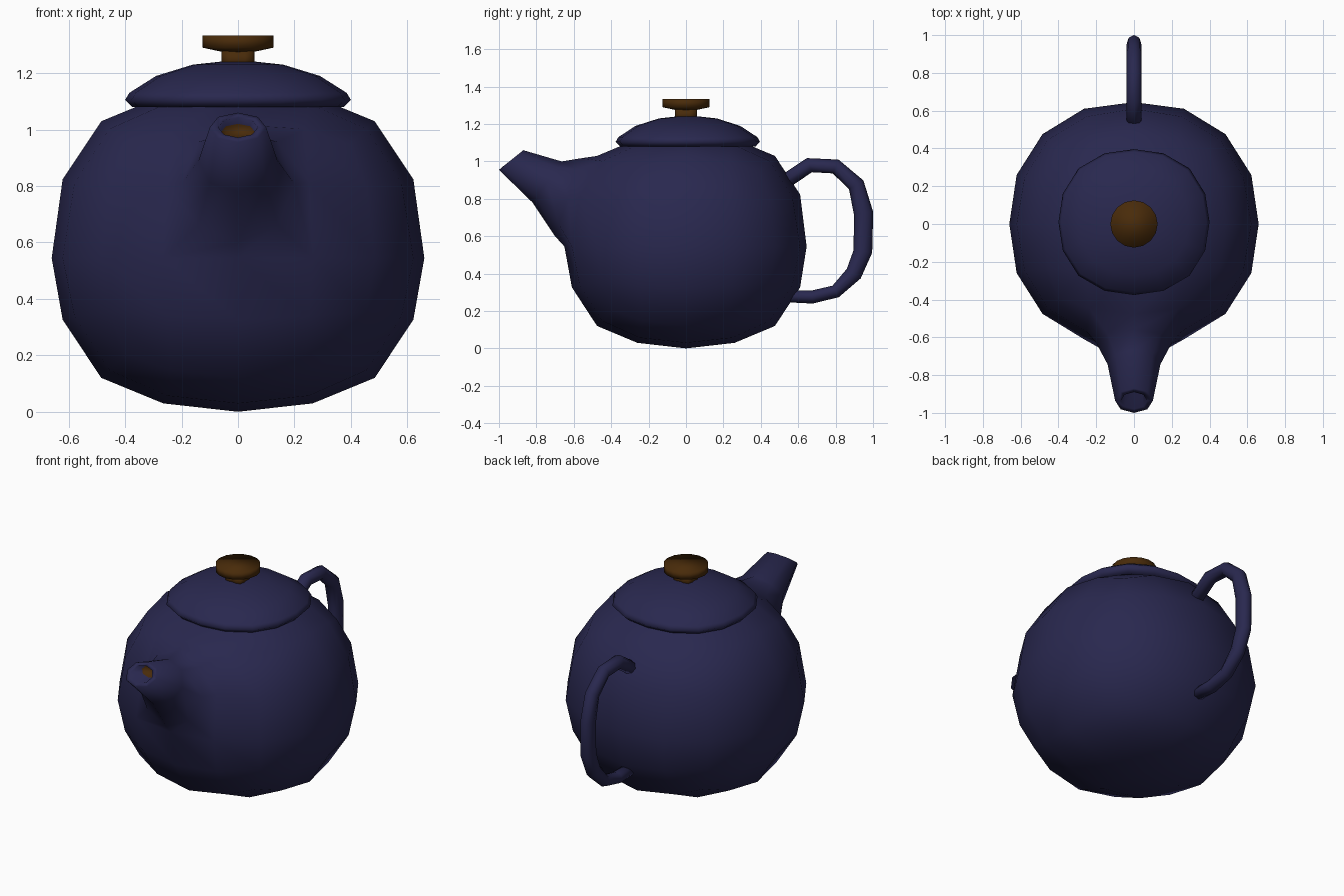
import bpy, bmesh, math
from mathutils import Vector

old = bpy.data.objects.get("Cube")
if old:
    bpy.data.objects.remove(old, do_unlink=True)


def material(name, rgb):
    m = bpy.data.materials.new(name)
    m.use_nodes = True
    m.diffuse_color = (*rgb, 1)
    m.node_tree.nodes["Principled BSDF"].inputs["Base Color"].default_value = (*rgb, 1)
    return m


glaze = material("dark_blue_glaze", (0.022, 0.021, 0.078))
wood = material("brown_wood", (0.066, 0.024, 0.003))


def finish(bm, name, *mats):
    bmesh.ops.recalc_face_normals(bm, faces=bm.faces)
    for f in bm.faces:
        f.smooth = True
    mesh = bpy.data.meshes.new(name)
    bm.to_mesh(mesh)
    bm.free()
    for m in mats:
        mesh.materials.append(m)
    ob = bpy.data.objects.new(name, mesh)
    bpy.context.collection.objects.link(ob)
    return ob


def bridge(bm, a, b):
    n = len(a)
    for i in range(n):
        j = (i + 1) % n
        bm.faces.new((a[i], a[j], b[j], b[i]))


def ring(bm, centre, u, v, n, bulge=0.0):
    """Ring of n points; bulge pushes the diagonals out towards a square."""
    verts = []
    for i in range(n):
        a = 2 * math.pi * i / n
        k = 1 + bulge * math.sin(2 * a) ** 2
        verts.append(bm.verts.new(centre + (u * math.cos(a) + v * math.sin(a)) * k))
    return verts


def loft(bm, rings):
    for a, b in zip(rings, rings[1:]):
        bridge(bm, a, b)
    bm.faces.new(rings[0])
    bm.faces.new(rings[-1])


def lathe(name, profile, mat, y=0.0, depth=1.0, bulge=0.0):
    bm = bmesh.new()
    loft(bm, [ring(bm, Vector((0, y, z)), Vector((r, 0, 0)), Vector((0, r * depth, 0)),
                   16, bulge) for r, z in profile])
    return finish(bm, name, mat)


# Body: a rounded cube, stretched to size, with flatter caps
bpy.ops.mesh.primitive_cube_add(size=2)
body = bpy.context.object
body.modifiers.new("round", "SUBSURF").levels = 2
bpy.ops.object.modifier_apply(modifier="round")
bm = bmesh.new()
bm.from_mesh(body.data)
bpy.data.objects.remove(body, do_unlink=True)
size = max(v.co.x for v in bm.verts)
for v in bm.verts:
    x, y, z = v.co / size
    h = abs(z) * 0.626
    if h > 0.46:
        h = 0.46 + (h - 0.46) * 0.69
    dip = 0.03 if h < 0.05 else 0
    x = max(-0.66, min(0.66, x * 0.667))
    y = max(-0.65, min(0.645, y * 0.655))
    v.co = (x, y, 0.575 + math.copysign(h, z) - dip)

# Spout: open the upper front of the body and draw rings out of the hole
hole = []
for f in bm.faces:
    c = f.calc_center_median()
    if c.y < -0.4 and abs(c.x) < 0.2 and 0.56 < c.z < 1.03:
        hole.append(f)
rim = {v for f in hole for v in f.verts}
bmesh.ops.delete(bm, geom=hole, context="FACES")
rim = [v for v in rim if v.is_valid]
rim.sort(key=lambda v: round(math.atan2(v.co.z - 0.8, v.co.x) / (math.pi / 4)) % 8)
# half width, lower (y, z), upper (y, z)
sections = [(0.2, (-0.7, 0.6), (-0.56, 1.017)),
            (0.14, (-0.82, 0.78), (-0.665, 1.0)),
            (0.10, (-1.0, 0.955), (-0.87, 1.06)),
            (0.07, (-0.98, 0.972), (-0.89, 1.043)),
            (0.06, (-0.87, 0.965), (-0.82, 1.02))]
last = rim
for half, low, high in sections:
    low, high = Vector((0, *low)), Vector((0, *high))
    new = ring(bm, (low + high) / 2, Vector((half, 0, 0)), (high - low) / 2, 8)
    bridge(bm, last, new)
    last = new
bm.faces.new(last).material_index = 1
finish(bm, "body_and_spout", glaze, wood)

# Lid and its knob
lathe("lid", [(0.34, 1.08), (0.375, 1.08), (0.4, 1.105), (0.385, 1.13), (0.29, 1.19),
              (0.16, 1.23), (0.02, 1.245)], glaze, y=0.01, depth=0.965, bulge=0.04)
lathe("knob_stem", [(0.055, 1.22), (0.055, 1.28)], wood, bulge=0.3)
lathe("knob", [(0.055, 1.275), (0.125, 1.29), (0.125, 1.333)], wood)

# Handle: a loop of oval rings along a path in the middle plane (y, z, half thickness)
path = [(0.48, 0.86, 0.04), (0.66, 0.98, 0.04), (0.8, 0.973, 0.04), (0.91, 0.875, 0.045),
        (0.949, 0.725, 0.052), (0.946, 0.52, 0.05), (0.897, 0.4, 0.045),
        (0.8, 0.305, 0.035), (0.675, 0.275, 0.035), (0.52, 0.28, 0.032)]
bm = bmesh.new()
points = [Vector((0, y, z)) for y, z, t in path]
rings = []
for i, p in enumerate(points):
    along = (points[min(i + 1, len(points) - 1)] - points[max(i - 1, 0)]).normalized()
    across = along.cross(Vector((1, 0, 0))) * path[i][2]
    rings.append(ring(bm, p, Vector((0.04, 0, 0)), across, 8))
loft(bm, rings)
finish(bm, "handle", glaze)
